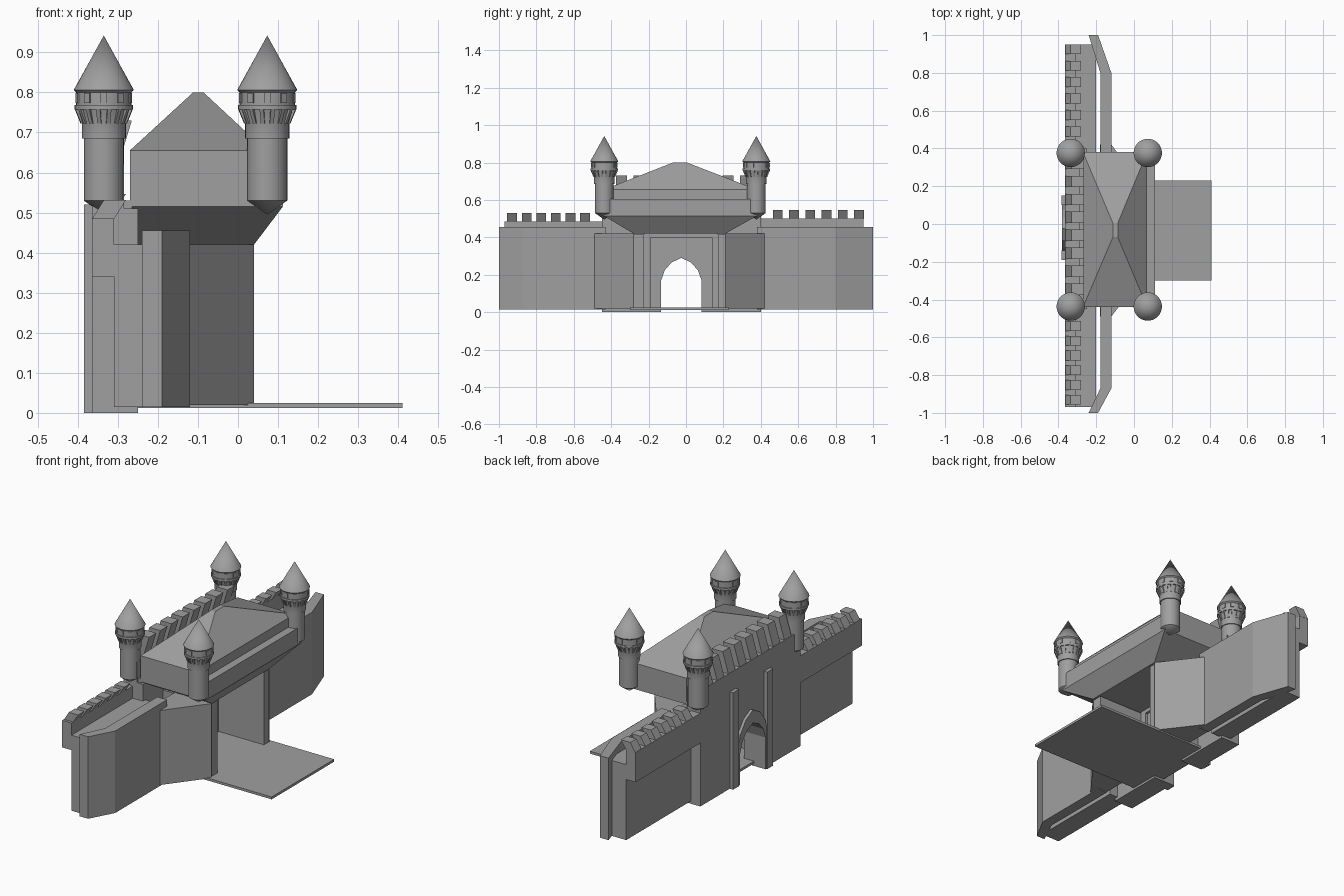
import bpy, bmesh, math
from mathutils import Matrix

cube = bpy.data.objects.get("Cube")
if cube:
    bpy.data.objects.remove(cube, do_unlink=True)

stone = bpy.data.materials.new("grey_stone")
stone.use_nodes = True
GREY = (0.35, 0.35, 0.35, 1)
stone.diffuse_color = GREY
stone.node_tree.nodes["Principled BSDF"].inputs["Base Color"].default_value = GREY


def finish(name, bm):
    bmesh.ops.recalc_face_normals(bm, faces=bm.faces)
    mesh = bpy.data.meshes.new(name)
    bm.to_mesh(mesh)
    bm.free()
    mesh.materials.append(stone)
    obj = bpy.data.objects.new(name, mesh)
    bpy.context.collection.objects.link(obj)
    return obj


def add_prism(bm, outline, axis, lo, hi):
    """Extrude a 2D outline along one axis (other two axes in x, y, z order)."""
    def place(p, t):
        c = list(p)
        c.insert("xyz".index(axis), t)
        return c
    a = [bm.verts.new(place(p, lo)) for p in outline]
    b = [bm.verts.new(place(p, hi)) for p in outline]
    bm.faces.new(a)
    bm.faces.new(b)
    for i in range(len(a)):
        j = (i + 1) % len(a)
        bm.faces.new((a[i], a[j], b[j], b[i]))


def prism(name, outline, axis, lo, hi):
    bm = bmesh.new()
    add_prism(bm, outline, axis, lo, hi)
    return finish(name, bm)


def rect(x0, x1, y0, y1):
    return [(x0, y0), (x1, y0), (x1, y1), (x0, y1)]


def box(name, x0, x1, y0, y1, z0, z1):
    return prism(name, rect(x0, x1, y0, y1), "z", z0, z1)


def frustum(name, low, z0, high, z1):
    """Solid between two horizontal rectangles."""
    bm = bmesh.new()
    add_prism(bm, rect(*low), "z", z0, z1)
    bm.verts.ensure_lookup_table()
    for v, p in zip(bm.verts[4:], rect(*high)):
        v.co.xy = p
    return finish(name, bm)


def merlons(name, x0, x1, z0, z1, lean, ys, width):
    """Row of blocks leaning inwards."""
    bm = bmesh.new()
    side = [(x0, z0), (x1, z0), (x1 + lean, z1), (x0 + lean, z1)]
    for y in ys:
        add_prism(bm, side, "y", y - width / 2, y + width / 2)
    return finish(name, bm)


MID = -0.025  # centre line of the gate


def arch(half, spring, apex, base=0.0):
    """Pointed arch outline from one foot over the top to the other."""
    rise = apex - spring
    right = [(half, base), (half, spring), (half * 0.82, spring + rise * 0.45),
             (half * 0.48, spring + rise * 0.8), (0, apex)]
    left = [(-y, z) for y, z in reversed(right[:-1])]
    return [(MID + y, z) for y, z in right + left]


# Rear gate wall with its arched doorway
door = arch(0.108, 0.17, 0.29)
prism("rear_gate_wall", [(-0.45, 0), (-0.45, 0.51), (0.40, 0.51), (0.40, 0)] + door,
      "x", -0.365, -0.25)
prism("door_frame", arch(0.125, 0.2, 0.36) + door[::-1], "x", -0.38, -0.36)
box("rear_parapet", -0.365, -0.285, -0.45, 0.40, 0.505, 0.62)
merlons("rear_merlons", -0.365, -0.30, 0.615, 0.73, 0.035,
        [-0.345 + 0.095 * i for i in range(8)], 0.06)
for side, y in (("right", -0.19), ("left", 0.10)):
    box("pilaster_" + side, -0.385, -0.36, y, y + 0.05, 0, 0.52)

# Long walls: rear wall with overhanging parapet, and the bent front wall
for side, end, inner, bend, top, first, pitch in (
        ("right", -0.97, -0.43, -0.87, 0.485, -0.93, 0.078),
        ("left", 0.95, 0.38, 0.80, 0.50, 0.49, 0.087)):
    y0, y1 = sorted((end, inner))
    s = math.copysign(1, end)
    box("rear_wall_" + side, -0.31, -0.20, y0, y1, 0.015, 0.42)
    box("wall_parapet_" + side, -0.365, -0.31, y0, y1, 0.34, top)
    merlons("wall_merlons_" + side, -0.365, -0.31, top - 0.002, top + 0.046, 0.03,
            [first + pitch * i for i in range(6)], 0.052)
    prism("front_wall_" + side,
          [(-0.24, s), (-0.19, s), (-0.12, bend), (-0.12, inner),
           (-0.178, inner), (-0.178, bend)], "z", 0.015, 0.455)

# Angled gate flanks on either side of the passage
for side, out, face, jamb in (("right", -0.49, -0.28, -0.225), ("left", 0.42, 0.21, 0.17)):
    prism("gate_flank_" + side,
          [(0.04, face), (-0.12, out), (-0.18, out), (-0.18, face)], "z", 0.02, 0.42)
    y0, y1 = sorted((face, jamb))
    box("passage_wall_" + side, -0.255, 0.035, y0, y1, 0.02, 0.415)
    y0, y1 = sorted((jamb, MID + math.copysign(0.165, out)))
    box("passage_jamb_" + side, -0.255, -0.235, y0, y1, 0.02, 0.42)
box("passage_lintel", -0.255, -0.235, -0.225, 0.17, 0.40, 0.425)

# Ground slab in front of the gate
box("ground_slab", -0.31, 0.41, -0.30, 0.23, 0.012, 0.025)

# Overhanging hall with hipped roof and front ledge
frustum("hall_underside", (-0.26, 0.04, -0.28, 0.21), 0.42, (-0.27, 0.112, -0.44, 0.38), 0.515)
box("hall", -0.27, 0.07, -0.44, 0.38, 0.515, 0.655)
box("hall_back_floor", -0.30, -0.265, -0.44, 0.38, 0.48, 0.53)
box("front_ledge", 0.065, 0.112, -0.44, 0.38, 0.515, 0.605)
frustum("hall_roof", (-0.27, 0.07, -0.44, 0.38), 0.655, (-0.112, -0.086, -0.07, 0.005), 0.80)

# Corner turrets
PROFILE = [(0, 0.495), (0.05, 0.53), (0.05, 0.685), (0.055, 0.685), (0.055, 0.722),
           (0.066, 0.757), (0.073, 0.757), (0.073, 0.768), (0.069, 0.768),
           (0.069, 0.80), (0.075, 0.806), (0, 0.942)]


def turret(name, x, y):
    bm = bmesh.new()
    pts = [bm.verts.new((r, 0, z)) for r, z in PROFILE]
    edges = [bm.edges.new(p) for p in zip(pts, pts[1:])]
    bmesh.ops.spin(bm, geom=pts + edges, cent=(0, 0, 0), axis=(0, 0, 1),
                   angle=math.tau, steps=32)
    bmesh.ops.remove_doubles(bm, verts=bm.verts, dist=0.0002)
    bmesh.ops.translate(bm, verts=bm.verts, vec=(x, y, 0))
    body = finish(name, bm)
    bpy.ops.object.select_all(action="DESELECT")
    body.select_set(True)
    bpy.context.view_layer.objects.active = body
    bpy.ops.object.shade_smooth_by_angle(angle=math.radians(30))

    # Corbels under the gallery and window surrounds around it
    bm = bmesh.new()
    corbel = [(0.05, 0.722), (0.058, 0.722), (0.073, 0.758), (0.05, 0.758)]
    window = [(0.06, 0.774), (0.072, 0.774), (0.072, 0.798), (0.06, 0.798)]
    for shape, count, half in ((corbel, 16, 0.005), (window, 10, 0.008)):
        for i in range(count):
            before = set(bm.verts)
            add_prism(bm, shape, "y", -half, half)
            new = [v for v in bm.verts if v not in before]
            turn = Matrix.Rotation(math.tau * (i + 0.5) / count, 3, "Z")
            bmesh.ops.rotate(bm, verts=new, cent=(0, 0, 0), matrix=turn)
    bmesh.ops.translate(bm, verts=bm.verts, vec=(x, y, 0))
    finish(name + "_trim", bm)


for depth, x in (("rear", -0.335), ("front", 0.073)):
    for side, y in (("right", -0.437), ("left", 0.376)):
        turret(f"{depth}_{side}_turret", x, y)
